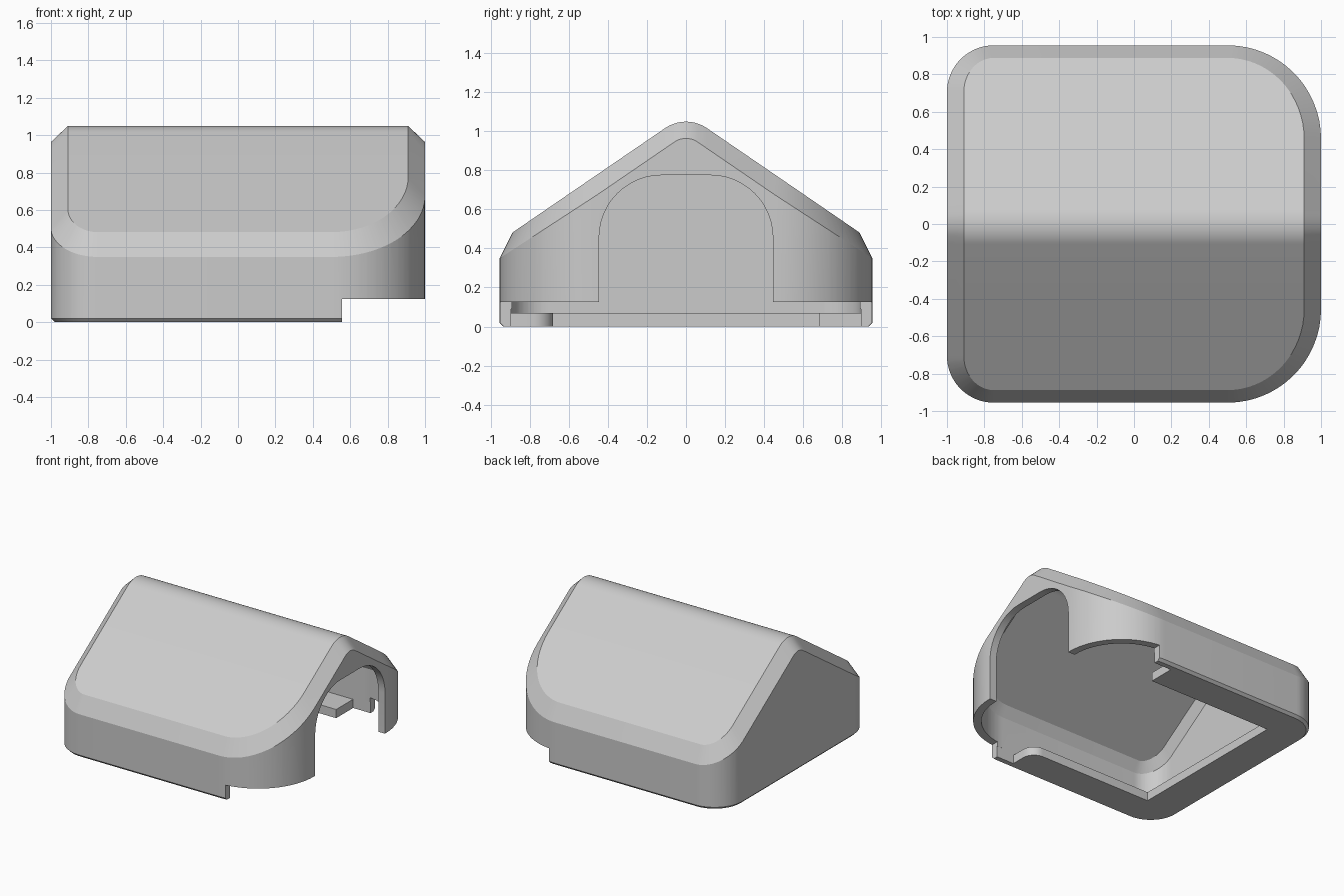
import bpy, bmesh
from math import sin, cos, asin, atan, pi, sqrt, radians

if "Cube" in bpy.data.objects:
    bpy.data.objects.remove(bpy.data.objects["Cube"])

PITCH, APEX, RIDGE_R = 0.684, 1.089, 0.19
THETA = atan(PITCH)


def roof(y, off):
    """Height of the round-ridged gable, offset inward by off."""
    r, y = RIDGE_R - off, abs(y)
    top = APEX - off / cos(THETA)
    if y < r * sin(THETA):
        return top - r / cos(THETA) + sqrt(r * r - y * y)
    return top - PITCH * y


def finish(name, bm):
    bmesh.ops.recalc_face_normals(bm, faces=bm.faces)
    mesh = bpy.data.meshes.new(name)
    bm.to_mesh(mesh)
    bm.free()
    ob = bpy.data.objects.new(name, mesh)
    bpy.context.collection.objects.link(ob)
    return ob


def gabled_body(name, X, Y, r_back, r_open, off, dx, dy, base, foot):
    """Rounded-corner body under a gable with a chamfered roof edge."""
    # Stations across y, shared by both ends
    ys = {round(RIDGE_R * sin(THETA) * i / 8, 5) for i in range(9)}
    for r in (r_back, r_open):
        ys |= {round(Y - r + (r - dy) * sin(pi / 2 * i / 16), 5) for i in range(17)}
    ys = sorted(ys | {-y for y in ys})

    def edge_point(y, side, r):
        s = 1 if y >= 0 else -1
        t = asin(max(0, min(1, (abs(y) - (Y - r)) / (r - dy))))
        nx, ny = side * cos(t), s * sin(t)
        ox = side * (X - r) + r * nx
        oy = s * (Y - r) + r * ny if t > 0 else y
        wall = roof(oy, off + dx * 0.95 - 0.014 * abs(ny))
        return [(ox - dx * nx, y, roof(y, off)), (ox, oy, wall),
                (ox, oy, base + foot), (ox - foot * nx, oy - foot * ny, base)]

    columns = [edge_point(y, -1, r_back) for y in ys]
    columns += [edge_point(y, 1, r_open) for y in reversed(ys)]
    bm = bmesh.new()
    cols = [[bm.verts.new(p) for p in c[:4 if foot else 3]] for c in columns]
    n = len(cols)
    for i in range(n):
        a, b = cols[i], cols[(i + 1) % n]
        for k in range(len(a) - 1):
            bm.faces.new((a[k], b[k], b[k + 1], a[k + 1]))
    for i in range(n // 2 - 1):
        bm.faces.new((cols[i][0], cols[i + 1][0], cols[n - 2 - i][0], cols[n - 1 - i][0]))
    bm.faces.new([c[-1] for c in cols])
    return finish(name, bm)


def prism(name, points, depth):
    bm = bmesh.new()
    face = bm.faces.new([bm.verts.new(p) for p in points])
    ext = bmesh.ops.extrude_face_region(bm, geom=[face])
    moved = [v for v in ext["geom"] if isinstance(v, bmesh.types.BMVert)]
    bmesh.ops.translate(bm, verts=moved, vec=depth)
    return finish(name, bm)


def arc(cx, cy, r, a0, a1, n=12):
    return [(cx + r * cos(radians(a0 + (a1 - a0) * i / n)),
             cy + r * sin(radians(a0 + (a1 - a0) * i / n))) for i in range(n + 1)]


# Outer shell and its cutters
shell = gabled_body("shelter_shell", 1, 0.955, 0.25, 0.5, 0, 0.09, 0.067, 0, 0.02)
cavity = gabled_body("cavity_cutter", 0.94, 0.895, 0.19, 0.44, 0.06, 0.06, 0.045, 0.07, 0)

# Floor opening that leaves a flange on three sides
floor = [(-0.7, 0.68), (-0.7, -0.68)] + arc(0.3, -0.78, 0.1, 90, 0, 8)
floor += [(0.4, -0.895), (0.7, -0.895), (0.7, 0.895), (0.4, 0.895), (0.4, 0.68)]
floor_cut = prism("floor_cutter", [(x, y, -0.1) for x, y in floor], (0, 0, 0.19))

# Raised lower edge at the open end
end_cut = prism("end_cutter", [(0.555, -1.1, -0.1), (1.2, -1.1, -0.1),
                               (1.2, 1.1, -0.1), (0.555, 1.1, -0.1)], (0, 0, 0.225))

# Arched doorway
door = [(0.445, 0.1)] + arc(0.125, 0.455, 0.32, 0, 90) + arc(-0.125, 0.455, 0.32, 90, 180)
door += [(-0.445, 0.1)]
door_cut = prism("door_cutter", [(0.75, y, z) for y, z in door], (0.4, 0, 0))

bpy.context.view_layer.objects.active = shell
for cutter in (cavity, floor_cut, end_cut, door_cut):
    cutter.hide_render = True
    mod = shell.modifiers.new("cut", "BOOLEAN")
    mod.operation, mod.solver, mod.object = "DIFFERENCE", "EXACT", cutter
    bpy.ops.object.modifier_apply(modifier=mod.name)
    bpy.data.objects.remove(cutter)

# Plain grey finish
grey = bpy.data.materials.new("light_grey")
grey.use_nodes = True
grey.diffuse_color = (0.6, 0.6, 0.6, 1)
grey.node_tree.nodes["Principled BSDF"].inputs["Base Color"].default_value = (0.6, 0.6, 0.6, 1)
shell.data.materials.clear()
shell.data.materials.append(grey)

bpy.ops.object.select_all(action="DESELECT")
shell.select_set(True)
bpy.ops.object.shade_smooth_by_angle(angle=radians(20))
